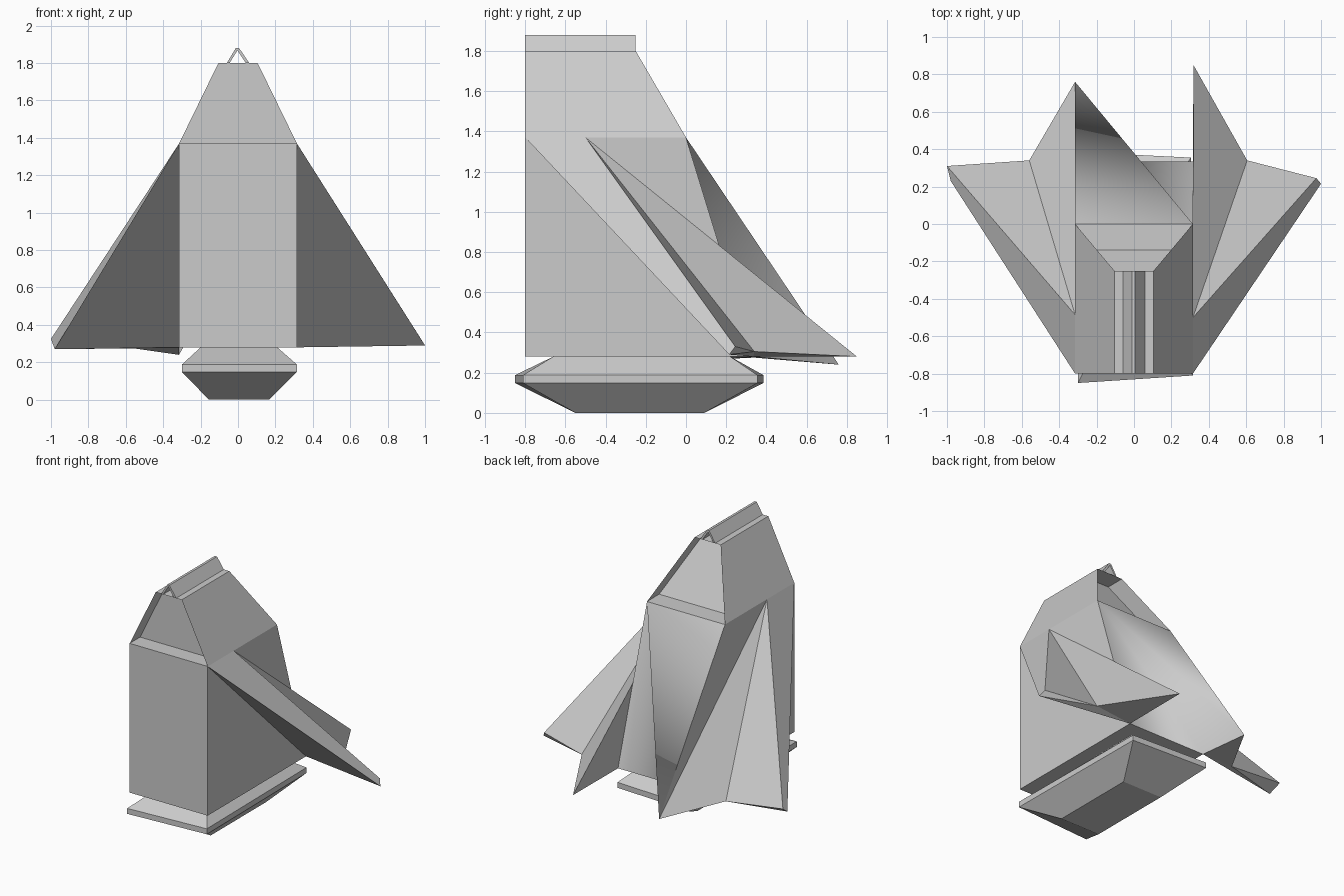
import bpy, bmesh

if "Cube" in bpy.data.objects:
    bpy.data.objects.remove(bpy.data.objects["Cube"])

W = 0.315           # half width of the hull
ZB, ZS, ZT = 0.28, 1.37, 1.80   # hull bottom, shoulder, roof top
YF, YS, YT = -0.80, 0.0, -0.25  # front, shoulder back, roof back


def make(name, verts, faces, smooth=False, fix=True):
    me = bpy.data.meshes.new(name)
    me.from_pydata(verts, [], faces)
    bm = bmesh.new()
    bm.from_mesh(me)
    if fix:
        bmesh.ops.recalc_face_normals(bm, faces=bm.faces)
    for f in bm.faces:
        f.smooth = smooth
    bm.to_mesh(me)
    bm.free()
    ob = bpy.data.objects.new(name, me)
    bpy.context.collection.objects.link(ob)
    return ob


def loft(name, rings):
    """Stack of equal-sized closed rings with capped ends."""
    n = len(rings[0])
    verts = [v for r in rings for v in r]
    faces = [list(range(n))[::-1], [len(verts) - n + i for i in range(n)]]
    for k in range(len(rings) - 1):
        for i in range(n):
            j = (i + 1) % n
            faces.append([k * n + i, k * n + j, (k + 1) * n + j, (k + 1) * n + i])
    return make(name, verts, faces)


def rect(x0, x1, y0, y1, z):
    return [(x0, y0, z), (x1, y0, z), (x1, y1, z), (x0, y1, z)]


# Hull: front, sides, bottom and shoulder; the left side runs out to the spike
spike = (-W, 0.76, 0.24)
back_l, back_r = (-W, 0.335, ZB), (W, 0.335, ZB)
make("hull",
     [(-W, YF, ZB), (W, YF, ZB), (W, YF, ZS), (-W, YF, ZS),
      (-W, YS, ZS), (W, YS, ZS), back_r, back_l, spike],
     [(0, 1, 2, 3), (1, 6, 5, 2), (0, 3, 4, 8, 7), (3, 2, 5, 4), (0, 7, 6, 1)],
     fix=False)

# Smooth tail surface with its lopsided spike
make("tail_panel",
     [(-W, YS, ZS), (W, YS, ZS), back_r, back_l, spike],
     [(0, 4, 1), (1, 3, 2), (1, 4, 3)], smooth=True, fix=False)

# Roof: sloping sides and flat top
R = 0.105
make("roof_shell",
     [(-W, YF, ZS), (-R, YF, ZT), (R, YF, ZT), (W, YF, ZS),
      (-W, YS, ZS), (-R, YT, ZT), (R, YT, ZT), (W, YS, ZS)],
     [(0, 4, 5, 1), (1, 5, 6, 2), (2, 6, 7, 3)], fix=False)

# Recessed end walls of the roof
for name, yb, yt, flip in (("roof_front_wall", YF + 0.12, YF + 0.12, False),
                           ("roof_back_wall", YS - 0.14, YT - 0.14, True)):
    f = (0, 1, 2, 3)
    make(name, [(-W, yb, ZS), (W, yb, ZS), (R, yt, ZT), (-R, yt, ZT)],
         [f[::-1] if flip else f], fix=False)

# Open ridge cap, a thin inverted V
profile = [(-0.06, ZT), (-0.012, 1.88), (0.006, 1.88), (0.06, ZT),
           (0.042, ZT), (-0.003, 1.868), (-0.045, ZT)]
n = len(profile)
ridge = loft("ridge_cap", [[(x, y, z) for x, z in profile] for y in (YF, YT)])


# Wings: swept blade, hollow behind; the two sides differ slightly
def wing(name, s, top_y, tip_hi, tip_lo, notch, rear, inner):
    verts = [(s * W, YF, ZS), (s * W, top_y, ZS), tip_hi, tip_lo,
             notch, rear, (s * W, 0.335, ZB)]
    faces = [(0, 3, 2, 1), (1, 2, 4), (1, 4, 5), (0, 6, 3),
             (6, 4, 3), (6, 5, 4), (3, 4, 2)]
    if inner:
        faces.append((0, 1, 5, 6))
    if s < 0:
        faces = [f[::-1] for f in faces]
    make(name, verts, faces)


wing("right_wing", 1, -0.50, (0.975, 0.245, 0.33), (1.0, 0.215, 0.29),
     (0.605, 0.34, 0.305), (W + 0.003, 0.85, 0.28), True)
wing("left_wing", -1, -0.485, (-1.0, 0.31, 0.325), (-0.98, 0.23, 0.27),
     (-0.56, 0.34, 0.275), spike, False)

# Base pod below the hull
rim = [(-0.30, -0.85), (0.315, -0.81), (0.305, 0.355), (-0.30, 0.385)]
loft("base_pod", [
    rect(-0.155, 0.165, -0.55, 0.09, 0.0),
    [(x, y, 0.148) for x, y in rim],
    [(x, y, 0.188) for x, y in rim],
    rect(-0.20, 0.21, -0.66, 0.22, 0.28)])
